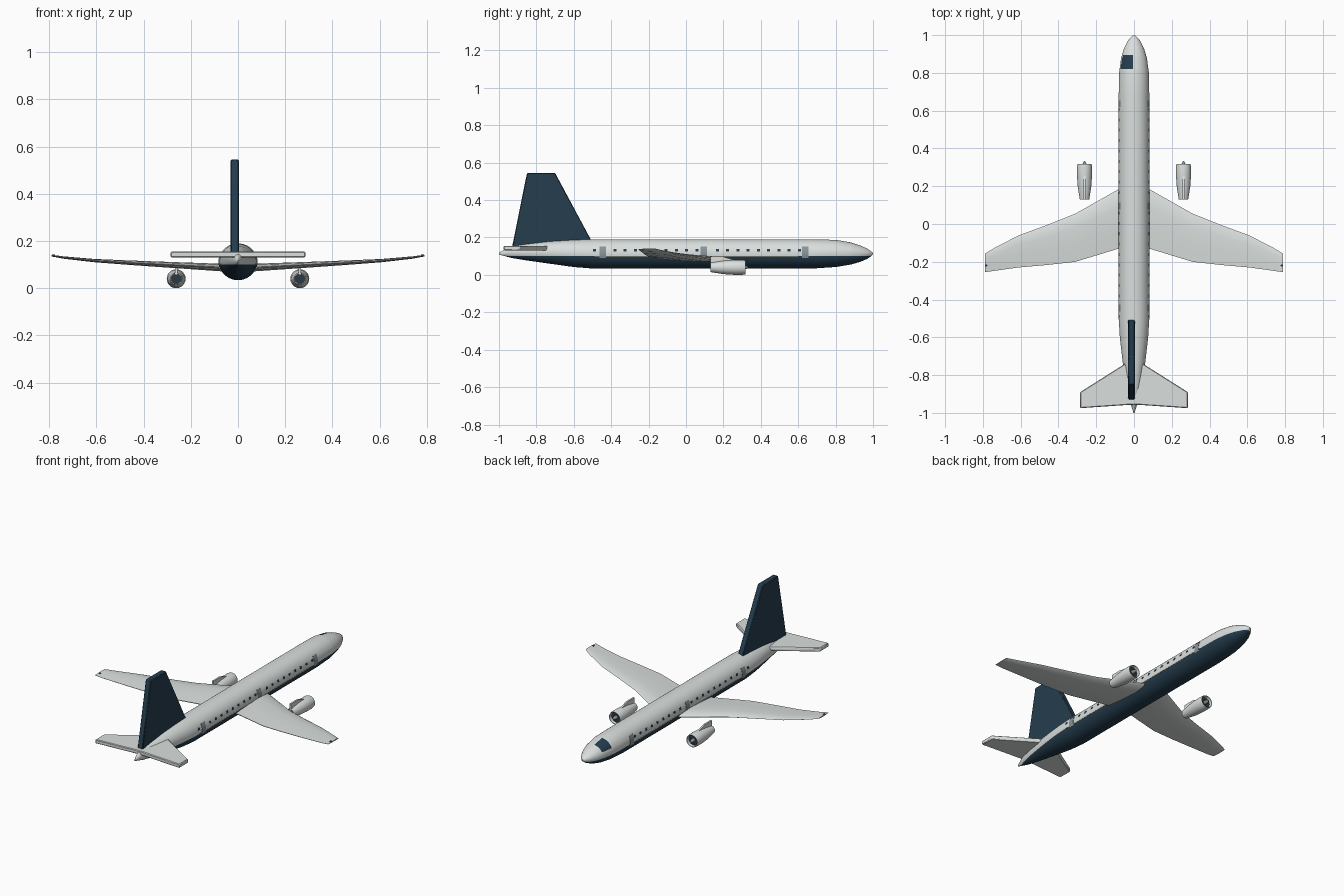
import bpy, bmesh
from math import sin, cos, asin, pi, radians
from mathutils import Vector

if "Cube" in bpy.data.objects:
    bpy.data.objects.remove(bpy.data.objects["Cube"])


def material(name, rgb):
    m = bpy.data.materials.new(name)
    m.use_nodes = True
    m.diffuse_color = (*rgb, 1)
    m.node_tree.nodes["Principled BSDF"].inputs["Base Color"].default_value = (*rgb, 1)
    return m


WHITE = material("pale grey paint", (0.70, 0.74, 0.73))
BLUE = material("navy paint", (0.018, 0.047, 0.077))
GREY = material("door grey", (0.25, 0.29, 0.31))
DARK = material("dark metal", (0.03, 0.035, 0.04))
TAN = material("tan trim", (0.55, 0.42, 0.27))


def finish(name, bm, mats, angle=35):
    bmesh.ops.recalc_face_normals(bm, faces=bm.faces)
    mesh = bpy.data.meshes.new(name)
    bm.to_mesh(mesh)
    bm.free()
    for m in mats:
        mesh.materials.append(m)
    obj = bpy.data.objects.new(name, mesh)
    bpy.context.collection.objects.link(obj)
    bpy.ops.object.select_all(action="DESELECT")
    obj.select_set(True)
    bpy.context.view_layer.objects.active = obj
    bpy.ops.object.shade_smooth_by_angle(angle=radians(angle))
    return obj


def loft(rings, caps=True, bm=None):
    """Skin a list of equal-length point rings."""
    bm = bm or bmesh.new()
    rows = [[bm.verts.new(p) for p in ring] for ring in rings]
    n = len(rows[0])
    for a, b in zip(rows, rows[1:]):
        for i in range(n):
            j = (i + 1) % n
            bm.faces.new((a[i], a[j], b[j], b[i]))
    if caps:
        bm.faces.new(rows[0])
        bm.faces.new(rows[-1])
    return bm


def ellipse(x, y, z, rx, rz, n):
    return [Vector((x + rx * cos(2 * pi * i / n), y, z + rz * sin(2 * pi * i / n)))
            for i in range(n)]


# Fuselage: y, half width, bottom, top
SECTIONS = [
    (-1, .003, .108, .118), (-.96, .015, .098, .142), (-.93, .025, .09, .153),
    (-.85, .042, .077, .165), (-.73, .06, .06, .179), (-.6, .075, .042, .187),
    (-.5, .081, .034, .19), (.68, .081, .034, .19), (.8, .079, .042, .187),
    (.88, .068, .055, .174), (.93, .053, .069, .158), (.97, .033, .086, .14),
    (.99, .016, .1, .126), (1, .004, .109, .117)]
bm = loft([ellipse(0, y, (b + t) / 2, w, (t - b) / 2, 40) for y, w, b, t in SECTIONS])


def cut(co, no, nose_only=True):
    faces = [f for f in bm.faces if not nose_only or f.calc_center_median().y > .7]
    geom = set(faces)
    for f in faces:
        geom.update(f.edges)
        geom.update(f.verts)
    bmesh.ops.bisect_plane(bm, geom=list(geom), plane_co=co, plane_no=no)


cut((0, 0, .1), (0, 0, 1), False)
cut((0, .82, 0), (0, 1, 0))
cut((0, .895, 0), (0, 1, 0))
cut((-.006, 0, 0), (1, 0, 0))
cut((0, 0, .138), (0, 0, 1))
for f in bm.faces:
    c = f.calc_center_median()
    windscreen = .82 < c.y < .895 and c.x < -.006 and c.z > .138
    f.material_index = 1 if c.z < .1 or windscreen else 0
finish("fuselage", bm, [WHITE, BLUE])


# Cabin windows, doors and trim, wrapped onto the hull
def hull_plate(bm, side, y0, y1, z0, z1, lift, steps):
    a0, a1 = (asin((z - .112) / .078) for z in (z0, z1))
    angles = [a0 + (a1 - a0) * i / steps for i in range(steps + 1)]
    arc = [(a, lift) for a in angles] + [(a, -.003) for a in reversed(angles)]
    loft([[(side * (.081 + k) * cos(a), y, .112 + (.078 + k) * sin(a)) for a, k in arc]
          for y in (y0, y1)], bm=bm)


DOORS = (-.445, .095, .637)
for side, label in ((1, "left"), (-1, "right")):
    bm = bmesh.new()
    for i in range(22):
        y = -.49 + i * .0548
        if all(abs(y - d) > .026 for d in DOORS):
            hull_plate(bm, side, y - .008, y + .008, .125, .138, .0012, 1)
    finish(label + "_cabin_windows", bm, [BLUE])
    bm = bmesh.new()
    for d in DOORS:
        hull_plate(bm, side, d - .018, d + .018, .09, .15, .0018, 5)
    finish(label + "_doors", bm, [GREY])
    bm = bmesh.new()
    hull_plate(bm, side, -.49, .6, .098, .102, .001, 1)
    finish(label + "_trim_stripe", bm, [TAN])

# Wings: x, leading edge, trailing edge, height, thickness
WING = [(.04, .205, -.118, .086, .034), (.08, .185, -.13, .088, .032),
        (.31, .055, -.2, .1, .024), (.46, -.005, -.217, .108, .019),
        (.61, -.06, -.23, .117, .014), (.74, -.127, -.248, .13, .01),
        (.79, -.157, -.255, .138, .007)]
# Aerofoil: chord fraction, height fraction
FOIL = [(0, 0), (.06, .3), (.3, .5), (.65, .35), (1, .06),
        (1, -.06), (.65, -.35), (.3, -.5), (.06, -.3)]
for side, label in ((1, "left"), (-1, "right")):
    rings = [[(side * x, le + (te - le) * u, z + t * v) for u, v in FOIL]
             for x, le, te, z, t in WING]
    finish(label + "_wing", loft(rings), [WHITE], 50)
    lamp = [ellipse(side * .782, -.22, 0, .006, .006, 8) for _ in range(2)]
    lamp = [[(p.x, p.y + p.z, h) for p in ring] for ring, h in zip(lamp, (.136, .142))]
    finish(label + "_wing_lamp", loft(lamp), [DARK])

# Engines: cowl, fan faces, spinner and pylon
COWL = [(.3, .031), (.316, .034), (.318, .037), (.305, .0395), (.26, .04),
        (.2, .036), (.13, .025), (.13, .021), (.15, .022)]
SPINNER = [(.295, .012), (.318, .01), (.328, .006), (.335, .001)]
for side, label in ((1, "left"), (-1, "right")):
    ex, ez = side * .262, .04
    bm = loft([ellipse(ex, y, ez, r, r, 24) for y, r in COWL], caps=False)
    finish(label + "_engine_cowl", bm, [WHITE])
    for name, y, r in (("intake_fan", .301, .033), ("exhaust_fan", .14, .0225)):
        bm = bmesh.new()
        hub = bm.verts.new((ex, y, ez))
        rim = [bm.verts.new(p) for p in ellipse(ex, y, ez, r, r, 24)]
        for i in range(24):
            blade = bm.faces.new((hub, rim[i], rim[(i + 1) % 24]))
            blade.material_index = i % 2
        finish(label + "_" + name, bm, [BLUE, DARK])
    bm = loft([ellipse(ex, y, ez, r, r, 12) for y, r in SPINNER])
    finish(label + "_spinner", bm, [GREY])
    outline = [(.13, .055), (.13, .097), (.2, .097), (.262, .078), (.262, .07)]
    bm = loft([[(ex + dx, y, z) for y, z in outline] for dx in (-.005, .005)])
    finish(label + "_pylon", bm, [WHITE])

# Tail fin and tailplane
outline = [(-.93, .148), (-.85, .545), (-.7, .545), (-.488, .15)]
fin = finish("tail_fin", loft([[(x, y, z) for y, z in outline] for x in (-.031, .004)]), [BLUE])
half = [(.285, -.89), (.285, -.975), (.02, -.957)]
outline = [(.04, -.735)] + half + [(-x, y) for x, y in reversed(half)] + [(-.04, -.735)]
plane = finish("tailplane", loft([[(x, y, z) for x, y in outline] for z in (.131, .155)]), [WHITE])
for obj in (fin, plane):
    bevel = obj.modifiers.new("soft edges", "BEVEL")
    bevel.width = .004
    bevel.segments = 1
